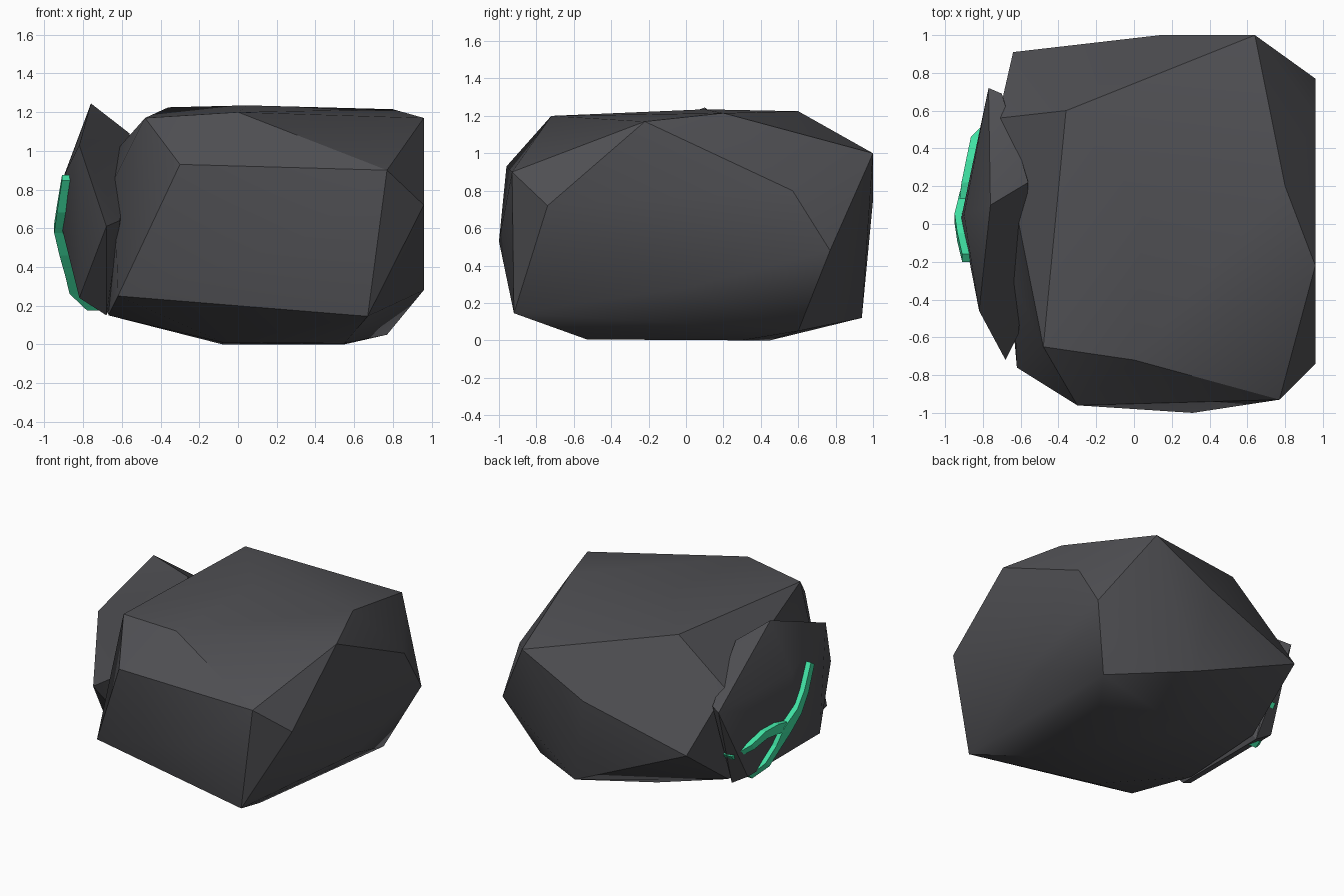
import bpy, bmesh, math
from mathutils import Vector
from mathutils.bvhtree import BVHTree

cube = bpy.data.objects.get("Cube")
if cube:
    bpy.data.objects.remove(cube, do_unlink=True)


def material(name, rgb):
    m = bpy.data.materials.new(name)
    m.use_nodes = True
    m.diffuse_color = (*rgb, 1)
    bsdf = next(n for n in m.node_tree.nodes if n.type == 'BSDF_PRINCIPLED')
    bsdf.inputs["Base Color"].default_value = (*rgb, 1)
    bsdf.inputs["Roughness"].default_value = 0.9
    return m


stone = material("dark stone", (0.08, 0.08, 0.088))
glow = material("rune green", (0.052, 0.76, 0.37))


def add_object(name, bm, mat, smooth=None):
    bmesh.ops.recalc_face_normals(bm, faces=bm.faces[:])
    me = bpy.data.meshes.new(name)
    bm.to_mesh(me)
    bm.free()
    me.materials.append(mat)
    ob = bpy.data.objects.new(name, me)
    bpy.context.collection.objects.link(ob)
    if smooth:
        bpy.ops.object.select_all(action='DESELECT')
        ob.select_set(True)
        bpy.context.view_layer.objects.active = ob
        bpy.ops.object.shade_smooth_by_angle(angle=math.radians(smooth))
    return ob


def hull(points):
    """Chiselled stone: the convex hull of its corner points."""
    bm = bmesh.new()
    for p in points:
        bm.verts.new(p)
    res = bmesh.ops.convex_hull(bm, input=bm.verts[:])
    junk = [v for v in set(res["geom_interior"] + res["geom_unused"])
            if isinstance(v, bmesh.types.BMVert)]
    bmesh.ops.delete(bm, geom=junk, context='VERTS')
    return bm


# Main boulder
boulder = hull([
    # front
    (-0.30, -0.96, 0.93), (0.77, -0.93, 0.90), (0.67, -0.92, 0.145),
    (-0.62, -0.76, 0.25), (0.31, -1.0, 0.53),
    # right end
    (0.96, -0.74, 0.72), (0.96, -0.22, 1.17), (0.96, 0.57, 0.80),
    (0.96, 0.77, 0.48), (0.96, 0.0, 0.28),
    # top
    (0.80, 0.20, 1.215), (-0.36, 0.60, 1.225), (-0.48, -0.65, 1.17),
    (0.0, -0.72, 1.20), (0.05, 0.10, 1.235),
    # back
    (0.64, 1.0, 1.0), (0.14, 1.0, 0.75), (-0.64, 0.91, 0.52),
    (-0.72, 0.56, 0.90), (0.25, 0.94, 0.12),
    # base and left end
    (0.77, 0.60, 0.05), (-0.08, 0.45, 0.0), (0.55, -0.53, 0.005),
    (-0.08, -0.50, 0.01), (0.55, 0.30, 0.0),
    (-0.67, -0.20, 0.15), (-0.64, -0.30, 0.85), (-0.66, 0.45, 0.18),
])
add_object("boulder", boulder, stone, 28)

# Split slab leaning on the left end
slab = hull([
    (-0.82, -0.46, 1.03), (-0.76, 0.10, 1.245), (-0.77, 0.72, 0.80),
    (-0.56, 0.22, 1.09), (-0.82, 0.45, 0.24), (-0.69, 0.45, 0.16),
    (-0.68, -0.72, 0.61), (-0.82, -0.39, 0.24), (-0.68, -0.30, 0.15),
    (-0.90, 0.05, 0.87), (-0.915, 0.03, 0.62),
    (-0.61, -0.58, 0.64), (-0.70, 0.69, 0.82), (-0.57, 0.30, 0.40),
])
slab_surface = BVHTree.FromBMesh(slab)
add_object("side_slab", slab, stone, 28)


def surface_x(y, z):
    hit = slab_surface.ray_cast(Vector((-3, y, z)), Vector((1, 0, 0)))[0]
    return hit.x if hit else -0.80


def rune_stroke(name, path, widths):
    """Raised ribbon following (y, z) points over the slab face."""
    bm = bmesh.new()
    pts = [Vector(p) for p in path]
    rings = []
    for i, p in enumerate(pts):
        t = (pts[min(i + 1, len(pts) - 1)] - pts[max(i - 1, 0)]).normalized()
        side = Vector((-t.y, t.x)) * widths[i] / 2
        x = surface_x(*p)
        ring = [(x - 0.04, p + side), (x - 0.04, p - side),
                (x + 0.03, p - side), (x + 0.03, p + side)]
        rings.append([bm.verts.new((cx, q.x, q.y)) for cx, q in ring])
    for a, b in zip(rings, rings[1:]):
        for j in range(4):
            k = (j + 1) % 4
            bm.faces.new((a[j], a[k], b[k], b[j]))
    bm.faces.new(rings[0])
    bm.faces.new(rings[-1])
    add_object(name, bm, glow)


# Forked rune
rune_stroke("rune_stem",
            [(-0.18, 0.86), (-0.07, 0.70), (0.03, 0.60), (0.13, 0.49),
             (0.20, 0.38), (0.29, 0.28), (0.36, 0.19)],
            [0.05, 0.06, 0.07, 0.10, 0.06, 0.06, 0.05])
rune_stroke("rune_branch",
            [(0.10, 0.51), (0.22, 0.53), (0.33, 0.52), (0.45, 0.47), (0.55, 0.40)],
            [0.07, 0.07, 0.06, 0.05, 0.04])
